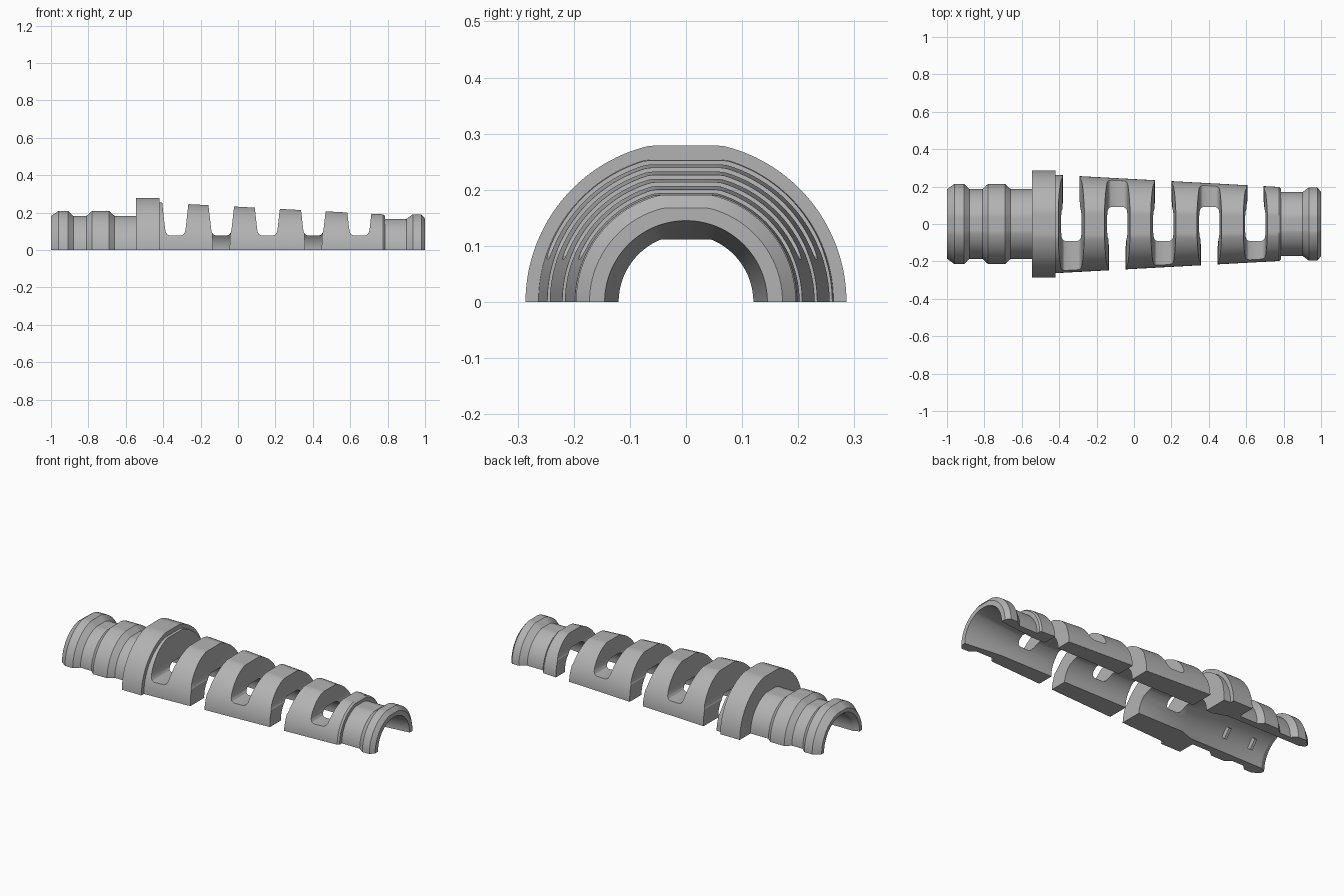
import bpy, bmesh, math
from mathutils import Matrix, Vector

cube = bpy.data.objects.get("Cube")
if cube:
    bpy.data.objects.remove(cube, do_unlink=True)

grey = bpy.data.materials.new("light grey plastic")
grey.use_nodes = True
colour = (0.45, 0.45, 0.45, 1)
grey.diffuse_color = colour
grey.node_tree.nodes["Principled BSDF"].inputs["Base Color"].default_value = colour


def make_object(name, bm):
    bmesh.ops.recalc_face_normals(bm, faces=bm.faces)
    mesh = bpy.data.meshes.new(name)
    bm.to_mesh(mesh)
    bm.free()
    mesh.materials.append(grey)
    obj = bpy.data.objects.new(name, mesh)
    bpy.context.collection.objects.link(obj)
    return obj


def half_lathe(name, stations, steps=64):
    """Sweep a closed (x, radius, flat_top) outline half a turn about x."""
    bm = bmesh.new()
    loops = []
    for i in range(steps + 1):
        a = math.pi * i / steps
        loops.append([bm.verts.new((x, r * math.cos(a), min(r * math.sin(a), r * k)))
                      for x, r, k in stations])
    n = len(stations)
    for a, b in zip(loops, loops[1:]):
        for j in range(n):
            bm.faces.new((a[j], a[(j + 1) % n], b[(j + 1) % n], b[j]))
    bm.faces.new(loops[0])
    bm.faces.new(loops[-1])
    return make_object(name, bm)


def prism(name, outline, x0, y0, y1):
    """Extrude an x-z outline along y."""
    bm = bmesh.new()
    near = [bm.verts.new((x0 + x, y0, z)) for x, z in outline]
    face = bm.faces.new(near)
    new = bmesh.ops.extrude_face_region(bm, geom=[face])["geom"]
    bmesh.ops.translate(bm, vec=(0, y1 - y0, 0),
                        verts=[v for v in new if isinstance(v, bmesh.types.BMVert)])
    obj = make_object(name, bm)
    obj.hide_render = True
    return obj


def mirrored(points):
    return points + [(-x, z) for x, z in reversed(points)]


def cut(target, cutter):
    mod = target.modifiers.new("cut", "BOOLEAN")
    mod.operation = "DIFFERENCE"
    mod.solver = "EXACT"
    mod.object = cutter
    bpy.context.view_layer.objects.active = target
    bpy.ops.object.modifier_apply(modifier=mod.name)
    bpy.data.objects.remove(cutter, do_unlink=True)


# Outer outline: ribbed tail, collar, tapered sleeve, neck and end bead
RING, BODY = 0.975, 0.963
outer = [(x, r, RING) for x, r in (
    (-1, 0.185), (-0.96, 0.215), (-0.91, 0.215), (-0.88, 0.187),
    (-0.81, 0.187), (-0.78, 0.214), (-0.69, 0.214), (-0.66, 0.187),
    (-0.545, 0.187), (-0.545, 0.286), (-0.42, 0.286))]
outer += [(-0.42, 0.263, BODY), (0.775, 0.198, BODY), (0.785, 0.19, BODY)]
outer += [(x, r, RING) for x, r in (
    (0.785, 0.17), (0.9, 0.17), (0.935, 0.196), (0.98, 0.196), (1, 0.172))]
# Bore outline, running back through the part
bore = [(1, 0.145, 1), (0.78, 0.12, 0.93), (-0.42, 0.12, 0.93),
        (-0.5, 0.148, 1), (-0.97, 0.148, 1), (-1, 0.163, 1)]
sleeve = half_lathe("strain_relief_sleeve", outer + bore)

# Flex slots, open to the base on alternate sides
slot = mirrored([(0.073, 0.32), (0.069, 0.24), (0.055, 0.115),
                 (0.051, 0.095), (0.043, 0.083), (0.03, 0.077)])
opening = mirrored([(0.05, 0.13), (0.041, -0.05)])
for i in range(5):
    x = -0.335 + 0.246 * i
    cut(sleeve, prism("slot_cutter", slot, x, -0.4, 0.4))
    side = 1 if i % 2 == 0 else -1
    cut(sleeve, prism("opening_cutter", opening, x, 0.01 * side, 0.4 * side))

bpy.ops.object.select_all(action="DESELECT")
sleeve.select_set(True)
bpy.context.view_layer.objects.active = sleeve
bpy.ops.object.shade_smooth_by_angle(angle=math.radians(25))

# Small grip ribs inside the tail
for x in (-0.87, -0.7):
    for angle, side in ((40, "left"), (140, "right")):
        bm = bmesh.new()
        bmesh.ops.create_cube(bm, size=1)
        bmesh.ops.scale(bm, vec=(0.015, 0.04, 0.06), verts=bm.verts)
        bmesh.ops.translate(bm, vec=(0, 0.14, 0), verts=bm.verts)
        bmesh.ops.rotate(bm, matrix=Matrix.Rotation(math.radians(angle), 3, "X"), verts=bm.verts)
        bmesh.ops.translate(bm, vec=Vector((x, 0, 0)), verts=bm.verts)
        make_object("grip_rib_" + side, bm)
